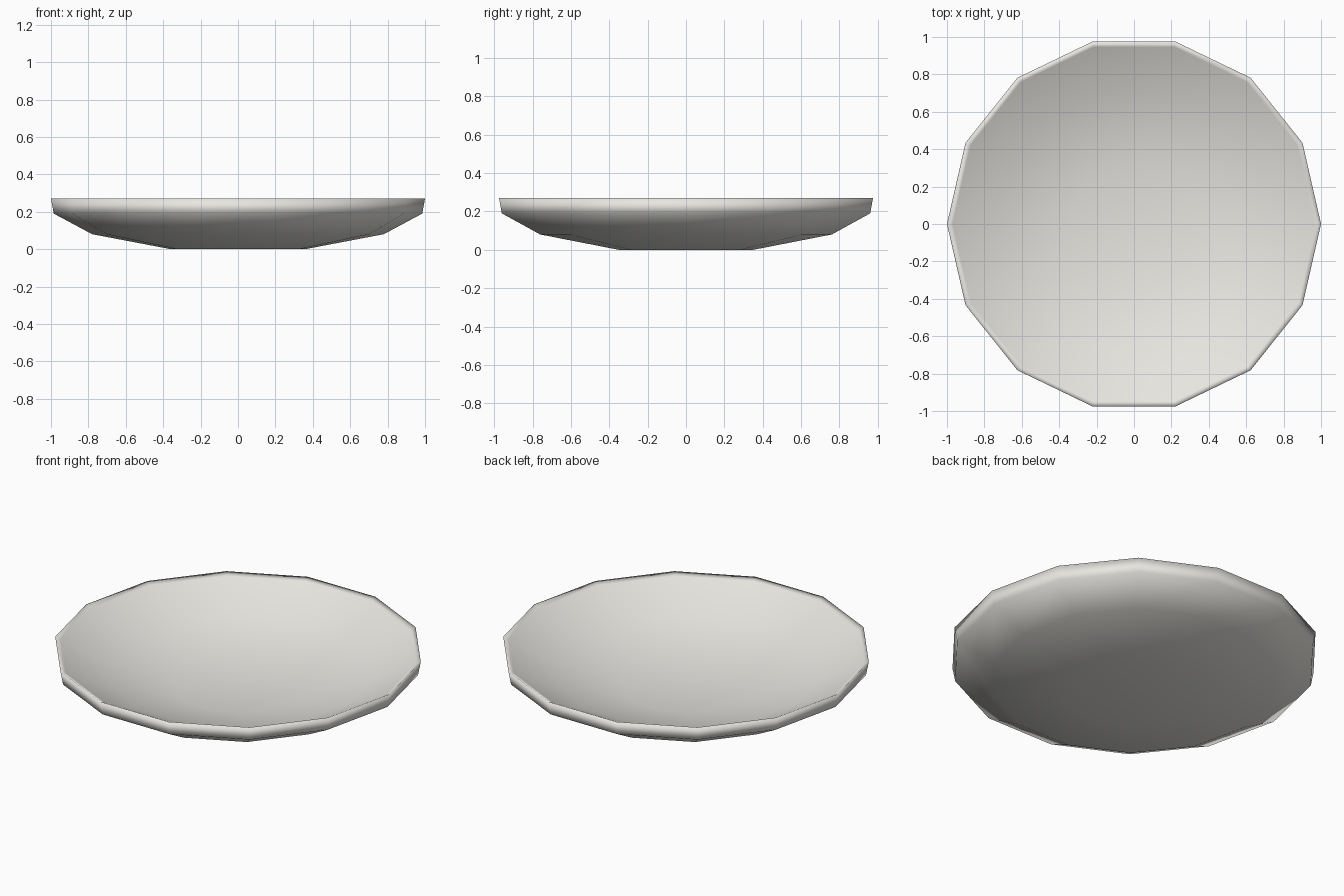
import bpy, bmesh, math

if "Cube" in bpy.data.objects:
    bpy.data.objects.remove(bpy.data.objects["Cube"])

SIDES = 14

# half profile (radius, height): outside from the base up, over the rim, down the inside
profile = [
    (0.36, 0.0), (0.78, 0.08), (0.985, 0.19), (1.0, 0.27),
    (0.97, 0.255), (0.72, 0.135), (0.34, 0.05),
]


def lathe(name, points, sides):
    """Spin a profile around z, closing both ends with flat discs."""
    bm = bmesh.new()
    rings = []
    for r, z in points:
        rings.append([bm.verts.new((r * math.cos(2 * math.pi * i / sides),
                                    r * math.sin(2 * math.pi * i / sides), z))
                      for i in range(sides)])
    for a, b in zip(rings, rings[1:]):
        for i in range(sides):
            j = (i + 1) % sides
            bm.faces.new((a[i], a[j], b[j], b[i]))
    bm.faces.new(rings[0][::-1])
    bm.faces.new(rings[-1])
    bmesh.ops.recalc_face_normals(bm, faces=bm.faces)
    for f in bm.faces:
        f.smooth = True
    mesh = bpy.data.meshes.new(name)
    bm.to_mesh(mesh)
    bm.free()
    obj = bpy.data.objects.new(name, mesh)
    bpy.context.collection.objects.link(obj)
    return obj


# shallow dish
dish = lathe("dish", profile, SIDES)

# off-white glaze
glaze = bpy.data.materials.new("off_white")
glaze.diffuse_color = (0.8, 0.79, 0.75, 1)
glaze.use_nodes = True
glaze.node_tree.nodes["Principled BSDF"].inputs["Base Color"].default_value = glaze.diffuse_color
dish.data.materials.append(glaze)
